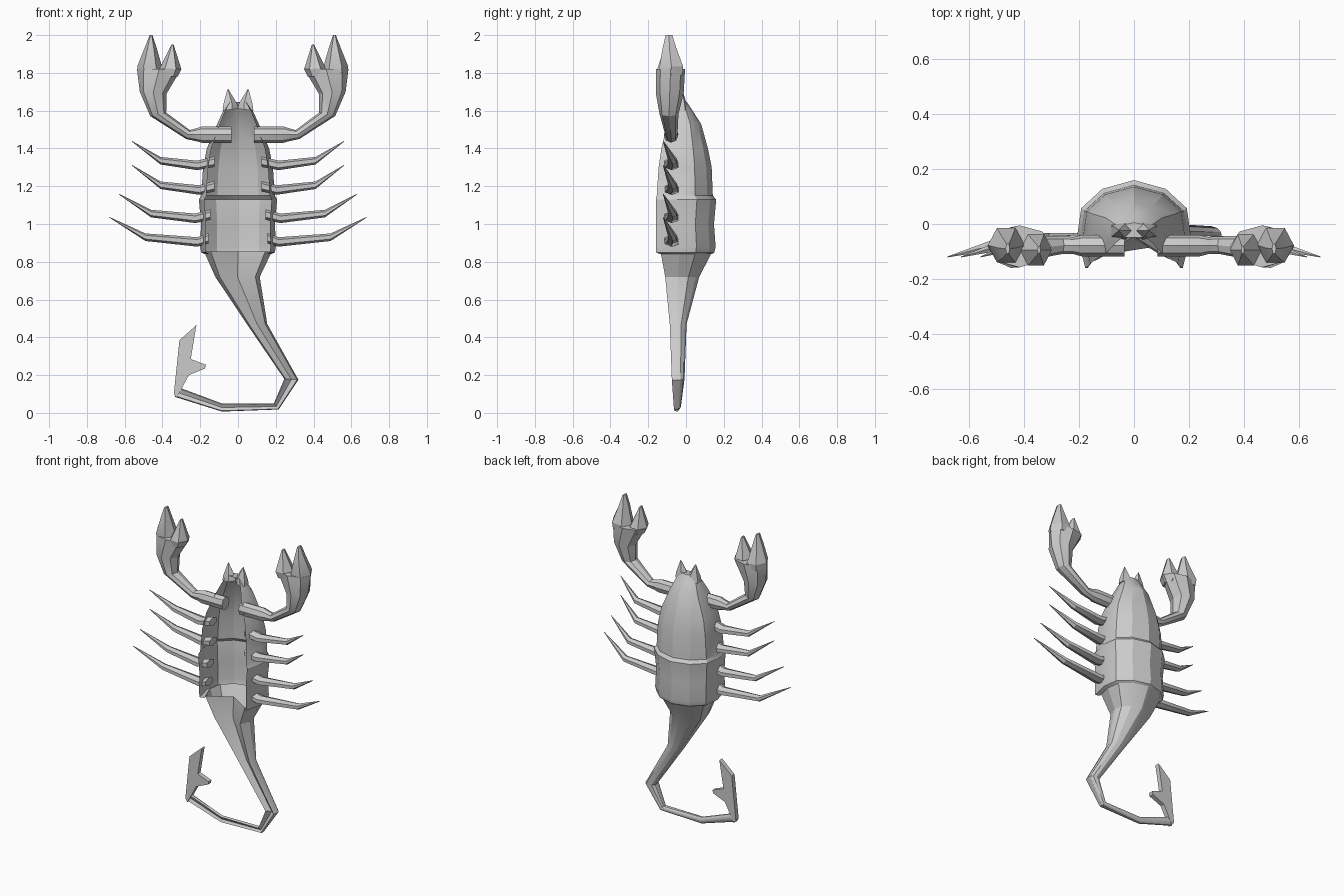
import bpy, bmesh, math

if "Cube" in bpy.data.objects:
    bpy.data.objects.remove(bpy.data.objects["Cube"])


def finish(name, bm, smooth=25):
    bmesh.ops.recalc_face_normals(bm, faces=bm.faces)
    me = bpy.data.meshes.new(name)
    bm.to_mesh(me)
    bm.free()
    ob = bpy.data.objects.new(name, me)
    bpy.context.collection.objects.link(ob)
    bpy.ops.object.select_all(action='DESELECT')
    ob.select_set(True)
    bpy.context.view_layer.objects.active = ob
    bpy.ops.object.shade_smooth_by_angle(angle=math.radians(smooth))
    return ob


def loft(name, sections, profile, mx=None, closed=True, caps=(True, True)):
    """Section: (xl, zl, xr, zr, ymin, ymax). Profile: (u in -1..1, t in 0..1).
    mx is an optional x plane to mirror the part across."""
    bm = bmesh.new()
    rings = []
    for xl, zl, xr, zr, y0, y1 in sections:
        ring = []
        for u, t in profile:
            k = (u + 1) / 2
            x = xl + (xr - xl) * k
            if mx is not None:
                x = 2 * mx - x
            ring.append(bm.verts.new((x, y0 + (y1 - y0) * t, zl + (zr - zl) * k)))
        rings.append(ring)
    n = len(profile)
    for a, b in zip(rings, rings[1:]):
        for i in range(n if closed else n - 1):
            j = (i + 1) % n
            bm.faces.new((a[i], a[j], b[j], b[i]))
    for ring, cap in zip((rings[0], rings[-1]), caps):
        if cap:
            bm.faces.new(ring)
    return finish(name, bm)


def oval(n):
    return [(math.cos(2 * math.pi * i / n), .5 + .5 * math.sin(2 * math.pi * i / n))
            for i in range(n)]


# Body: domed shell, open on the underside
right = [(.86, 0), (1, .37), (.93, .68), (.56, .9), (0, 1)]
shell = right + [(-u, t) for u, t in right[-2::-1]]
body = [(.84, .175, -.135, .138), (.85, .195, -.16, .15), (.88, .2, -.16, .157),
        (1.0, .196, -.16, .148), (1.13, .207, -.16, .16), (1.15, .195, -.155, .142),
        (1.3, .185, -.145, .136), (1.4, .165, -.13, .116), (1.53, .11, -.1, .08),
        (1.6, .078, -.07, .035), (1.645, .05, -.05, .005)]
loft("body", [(-w, z, w, z, a, b) for z, w, a, b in body], shell,
     closed=False, caps=(False, True))

# Tail: grooved underneath, tapers, then bends round to the left
tail_profile = [(.8, 0)] + shell[1:-1] + [(-.8, 0), (0, .33)]
loft("tail", [(-.18, .855, .18, .855, -.135, .14), (-.12, .72, .115, .72, -.11, .07),
              (.047, .47, .155, .47, -.086, .003), (.245, .18, .32, .175, -.075, -.008),
              (.19, .05, .215, .018, -.064, -.027), (-.085, .05, -.085, .007, -.06, -.034),
              (-.3, .13, -.335, .085, -.06, -.034)], tail_profile, caps=(False, True))

# Sting: flat barbed hook
outline = [(-.325, .08), (-.34, .1), (-.31, .385), (-.22, .465), (-.25, .285),
           (-.17, .255), (-.175, .235), (-.26, .2), (-.295, .135)]
bm = bmesh.new()
layers = [[bm.verts.new((x, y, z)) for x, z in outline] for y in (-.063, -.033)]
for layer in layers:
    bm.faces.new(layer)
for i in range(len(outline)):
    j = (i + 1) % len(outline)
    bm.faces.new((layers[0][i], layers[0][j], layers[1][j], layers[1][i]))
finish("sting", bm)

# Mirrored parts
arm = [(-.035, 1.43, -.035, 1.517, -.118, -.04), (-.19, 1.43, -.19, 1.517, -.118, -.04),
       (-.22, 1.438, -.22, 1.507, -.11, -.047), (-.275, 1.45, -.255, 1.497, -.11, -.045),
       (-.465, 1.572, -.38, 1.59, -.14, -.04), (-.52, 1.7, -.378, 1.69, -.16, -.012),
       (-.535, 1.82, -.3, 1.82, -.158, -.005)]
big_finger = [(-.53, 1.79, -.39, 1.79, -.145, -.01), (-.533, 1.835, -.4, 1.825, -.15, -.005),
              (-.495, 1.93, -.43, 1.93, -.13, -.045), (-.468, 2.0, -.453, 2.0, -.11, -.07)]
small_finger = [(-.41, 1.78, -.32, 1.78, -.15, -.04), (-.415, 1.825, -.3, 1.82, -.16, -.03),
                (-.352, 1.95, -.341, 1.95, -.11, -.08)]
fang = [(-.09, 1.6, 0, 1.61, -.06, .01), (-.085, 1.635, -.003, 1.635, -.055, .005),
        (-.056, 1.715, -.052, 1.715, -.025, -.02)]
# Leg: (base x, base z, knee x, knee z, shin x, shin z, tip x, tip z)
legs = [(.125, 1.33, .215, 1.31, .41, 1.335, .56, 1.437),
        (.125, 1.2, .205, 1.18, .41, 1.205, .56, 1.31),
        (.145, 1.05, .225, 1.03, .46, 1.055, .63, 1.158),
        (.155, .925, .215, .905, .49, .93, .68, 1.035)]
for side, arm_mx, mx in (("left", None, None), ("right", .025, 0)):
    loft(side + "_arm", arm, oval(8), arm_mx)
    loft(side + "_big_finger", big_finger, oval(6), arm_mx)
    loft(side + "_small_finger", small_finger, oval(6), arm_mx)
    loft(side + "_fang", fang, oval(5), mx)
    for i, p in enumerate(legs):
        path = zip(p[::2], p[1::2], (.028, .025, .02, .002), (-.08, -.075, -.07, -.12),
                   (.042, .04, .025, .002))
        secs = [(-x, z - r, -x, z + r, y - d, y + d) for x, z, r, y, d in path]
        loft(f"{side}_leg_{i + 1}", secs, oval(6), mx)
